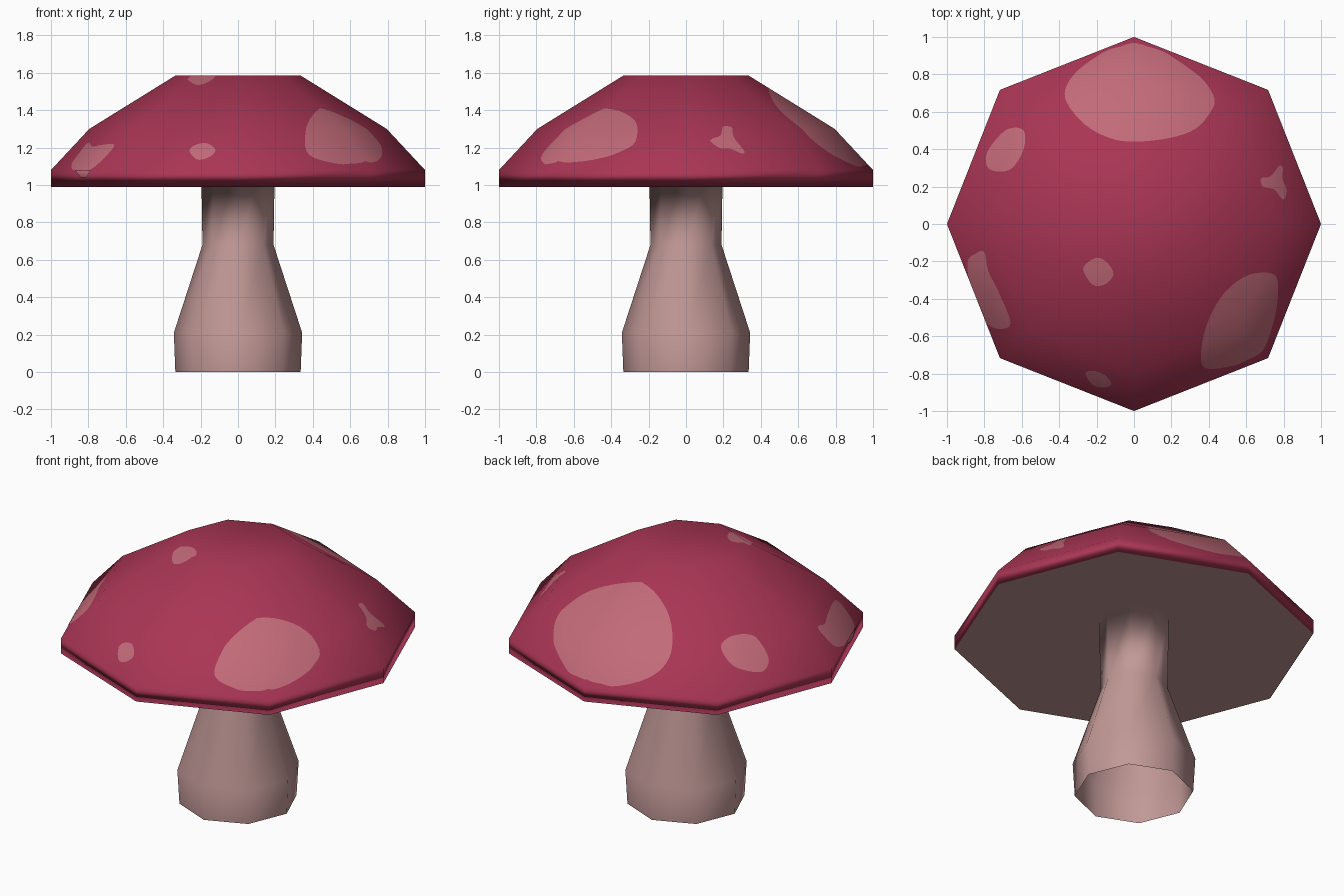
import bpy
import bmesh
from math import sin, cos, pi
from mathutils import Vector
from mathutils.bvhtree import BVHTree
from mathutils.geometry import delaunay_2d_cdt

SIDES = 8

default = bpy.data.objects.get("Cube")
if default:
    bpy.data.objects.remove(default, do_unlink=True)


def make_material(name, colour):
    mat = bpy.data.materials.new(name)
    mat.use_nodes = True
    mat.diffuse_color = (*colour, 1)
    shader = next(n for n in mat.node_tree.nodes if n.type == 'BSDF_PRINCIPLED')
    shader.inputs["Base Color"].default_value = (*colour, 1)
    return mat


materials = [make_material("stem dusty pink", (0.53, 0.315, 0.305)),
             make_material("cap crimson", (0.40, 0.036, 0.09)),
             make_material("spot rose", (0.54, 0.145, 0.19))]
STEM, CAP, SPOT = range(3)


def make_object(name, bm):
    mesh = bpy.data.meshes.new(name)
    bm.to_mesh(mesh)
    for mat in materials:
        mesh.materials.append(mat)
    mesh.shade_smooth()
    obj = bpy.data.objects.new(name, mesh)
    bpy.context.collection.objects.link(obj)
    return obj


# Stem, hollowed underside and cap: one eight-sided profile, open at the foot
# (radius on the axes, radius on the diagonals, height)
stem_profile = [(0.335, 0.335, 0), (0.343, 0.347, 0.21), (0.19, 0.19, 0.68), (0.197, 0.197, 1.13)]
cap_profile = [(1, 1.014, 0.99), (1, 1.014, 1.08), (0.795, 0.795, 1.3), (0.335, 0.335, 1.585)]
NECK = len(stem_profile) - 1
RIM_TOP = NECK + 2
bm = bmesh.new()
loops = []
for *radii, z in stem_profile + cap_profile:
    loops.append([bm.verts.new((radii[i % 2] * cos(2 * pi * i / SIDES),
                                radii[i % 2] * sin(2 * pi * i / SIDES), z))
                  for i in range(SIDES)])
cap_top = []
for k in range(len(loops) - 1):
    for i in range(SIDES):
        j = (i + 1) % SIDES
        face = bm.faces.new((loops[k][i], loops[k][j], loops[k + 1][j], loops[k + 1][i]))
        face.material_index = CAP if k > NECK else STEM
        if k >= RIM_TOP:
            cap_top.append(face)
crown = bm.faces.new(loops[-1])
crown.material_index = CAP
cap_top.append(crown)
bm.normal_update()
surface = BVHTree.FromBMesh(bm)

# Hidden plain copy that supplies the soft shading
guide = make_object("shading_guide", bm)
guide.hide_render = True
guide.hide_viewport = True
weighted = guide.modifiers.new("area_normals", 'WEIGHTED_NORMAL')
weighted.mode = 'FACE_AREA'

# Spot outlines in plan
spots = {
    "back_large": [
        (-.16, .92), (-.08, .947), (0, .968), (.08, .947), (.16, .92), (.24, .87), (.31, .82),
        (.38, .76), (.43, .67), (.41, .6), (.33, .51), (.19, .46), (0, .44), (-.13, .46),
        (-.26, .53), (-.36, .65), (-.36, .74), (-.29, .83)],
    "front_left_large": [
        (.75, -.27), (.77, -.36), (.76, -.46), (.73, -.58), (.685, -.68), (.6, -.73), (.52, -.76),
        (.38, -.77), (.36, -.67), (.4, -.51), (.49, -.36), (.62, -.27)],
    "back_right": [
        (-.59, .5), (-.59, .4), (-.65, .3), (-.72, .28), (-.78, .3), (-.79, .37), (-.74, .45),
        (-.67, .51)],
    "front_right_rim": [
        (-.8, -.15), (-.78, -.25), (-.73, -.35), (-.66, -.53), (-.73, -.56), (-.8, -.52),
        (-.86, -.41), (-.88, -.32), (-.89, -.2), (-.85, -.16)],
    "left_small": [
        (.68, .245), (.73, .255), (.775, .31), (.795, .3), (.795, .24), (.815, .185), (.805, .135),
        (.785, .14), (.75, .185), (.69, .2)],
    "top_small": [
        (-.27, -.23), (-.2, -.18), (-.14, -.21), (-.11, -.27), (-.15, -.32), (-.21, -.33),
        (-.25, -.29)],
    "front_small": [
        (-.26, -.8), (-.22, -.785), (-.16, -.805), (-.12, -.855), (-.16, -.875), (-.22, -.86)],
}


def on_cap(p):
    hit = surface.ray_cast(Vector((p.x, p.y, 3)), Vector((0, 0, -1)))[0]
    return hit or surface.find_nearest(Vector((p.x, p.y, cap_profile[1][2])))[0]


def smooth_outline(points, steps=4):
    pts = [Vector(p) for p in points]
    n = len(pts)
    result = []
    for i in range(n):
        a, b, c, d = (pts[(i + k) % n] for k in (-1, 0, 1, 2))
        for s in range(steps):
            t = s / steps
            p = 0.5 * (2 * b + (c - a) * t + (2 * a - 5 * b + 4 * c - d) * t**2
                       + (3 * b - a - 3 * c + d) * t**3)
            # points past the rim are pulled back onto its edge
            result.append(on_cap(p).xy)
    if sum(a.cross(b) for a, b in zip(result, result[1:] + result[:1])) < 0:
        result.reverse()
    return result


# Cut the spots flush into the top of the cap
plan = [v.co.xy for ring in loops[RIM_TOP:] for v in ring]
edges = []
for i in range(len(plan)):
    edges.append((i, i - i % SIDES + (i + 1) % SIDES))
    if i + SIDES < len(plan):
        edges.append((i, i + SIDES))
regions = []
for points in spots.values():
    outline = smooth_outline(points)
    regions.append(list(range(len(plan), len(plan) + len(outline))))
    plan += outline
cut = delaunay_2d_cdt(plan, edges, regions, 0, 1e-5)
cut_points, cut_faces, cut_sources = cut[0], cut[2], cut[5]

bmesh.ops.delete(bm, geom=cap_top, context='FACES')
verts = [bm.verts.new(on_cap(p)) for p in cut_points]
for corners, source in zip(cut_faces, cut_sources):
    face = bm.faces.new([verts[c] for c in corners])
    face.material_index = SPOT if source else CAP
bmesh.ops.remove_doubles(bm, verts=bm.verts, dist=1e-4)

# Spot overhang running down the rim
start, end = Vector((-1, 0, 0)), Vector((-0.717, -0.717, 0))
outward = Vector((-0.93, -0.37, 0)) * 0.003
drip = [(0.46, 1.08), (0.57, 1.04), (0.68, 1.04), (0.75, 1.08)]
face = bm.faces.new([bm.verts.new(start.lerp(end, t) + outward + Vector((0, 0, z))) for t, z in drip])
face.material_index = SPOT
face.normal_update()
if face.normal.dot(outward) < 0:
    face.normal_flip()

body = make_object("cap_and_stem", bm)
bm.free()
transfer = body.modifiers.new("soft_shading", 'DATA_TRANSFER')
transfer.object = guide
transfer.use_loop_data = True
transfer.data_types_loops = {'CUSTOM_NORMAL'}
transfer.loop_mapping = 'POLYINTERP_NEAREST'
